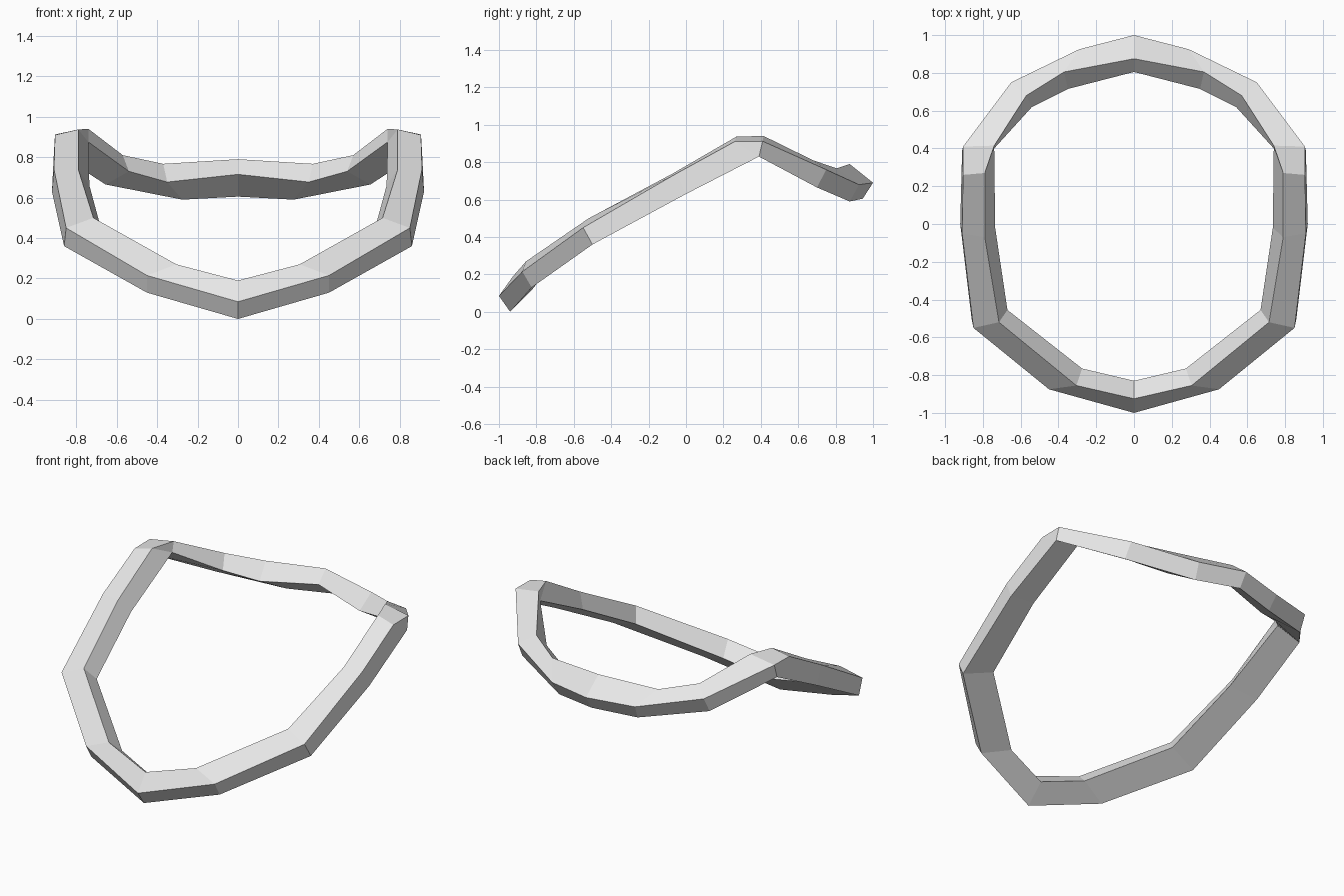
import bpy
import bmesh
from mathutils import Vector

# Remove the default cube only
cube = bpy.data.objects.get("Cube")
if cube is not None:
    bpy.data.objects.remove(cube, do_unlink=True)


def make_material(name, colour):
    material = bpy.data.materials.new(name)
    material.use_nodes = True
    material.diffuse_color = colour
    shader = next(n for n in material.node_tree.nodes if n.type == "BSDF_PRINCIPLED")
    shader.inputs["Base Color"].default_value = colour
    return material


# Four-cornered cross-sections along the left half of the band, front to back.
# Corner order: outer top, outer bottom, inner bottom, inner top.
shoulder_bottom = (.91, .39, .83)
shoulder_inner = (.74, .4, .875)
sections = [
    # front tip and front curve
    [(0, -1, .085), (0, -.94, 0), (0, -.83, .11), (0, -.925, .19)],
    [(.45, -.875, .215), (.45, -.825, .13), (.275, -.765, .19), (.305, -.855, .27)],
    [(.85, -.55, .45), (.86, -.5, .36), (.67, -.455, .42), (.715, -.52, .5)],
    # rising side
    [(.91, -.05, .74), (.92, 0, .63), (.735, -.02, .66), (.79, -.07, .74)],
    # shoulder bend: two top edges share one bottom edge
    [(.905, .26, .91), shoulder_bottom, shoulder_inner, (.79, .27, .937)],
    [(.905, .41, .912), shoulder_bottom, shoulder_inner, (.74, .415, .94)],
    # back curve
    [(.65, .75, .76), (.655, .7, .665), (.54, .62, .73), (.57, .68, .81)],
    [(.29, .925, .68), (.275, .875, .59), (.35, .715, .677), (.37, .805, .767)],
    [(0, 1, .69), (0, .945, .605), (0, .805, .715), (0, .875, .79)],
]


def loft_band(name, rings, material):
    """Bridge neighbouring sections into half a band and mirror it across x."""
    bm = bmesh.new()
    loops = [[bm.verts.new(Vector(corner)) for corner in ring] for ring in rings]
    for ring, following in zip(loops, loops[1:]):
        for i, corner in enumerate(ring):
            bm.faces.new((ring[i - 1], corner, following[i], following[i - 1]))
    # Collapse the doubled bottom edge at the shoulder
    bmesh.ops.remove_doubles(bm, verts=bm.verts, dist=.0001)
    # Mirror the half and weld it at the front and back centre
    bmesh.ops.mirror(bm, geom=bm.verts[:] + bm.edges[:] + bm.faces[:],
                     axis="X", merge_dist=.001)
    bmesh.ops.remove_doubles(bm, verts=bm.verts, dist=.0001)
    bmesh.ops.recalc_face_normals(bm, faces=bm.faces)
    mesh = bpy.data.meshes.new(name)
    bm.to_mesh(mesh)
    bm.free()
    mesh.materials.append(material)
    band = bpy.data.objects.new(name, mesh)
    bpy.context.collection.objects.link(band)
    return band


loft_band("curved_band", sections, make_material("light_grey", (.8, .8, .8, 1)))
